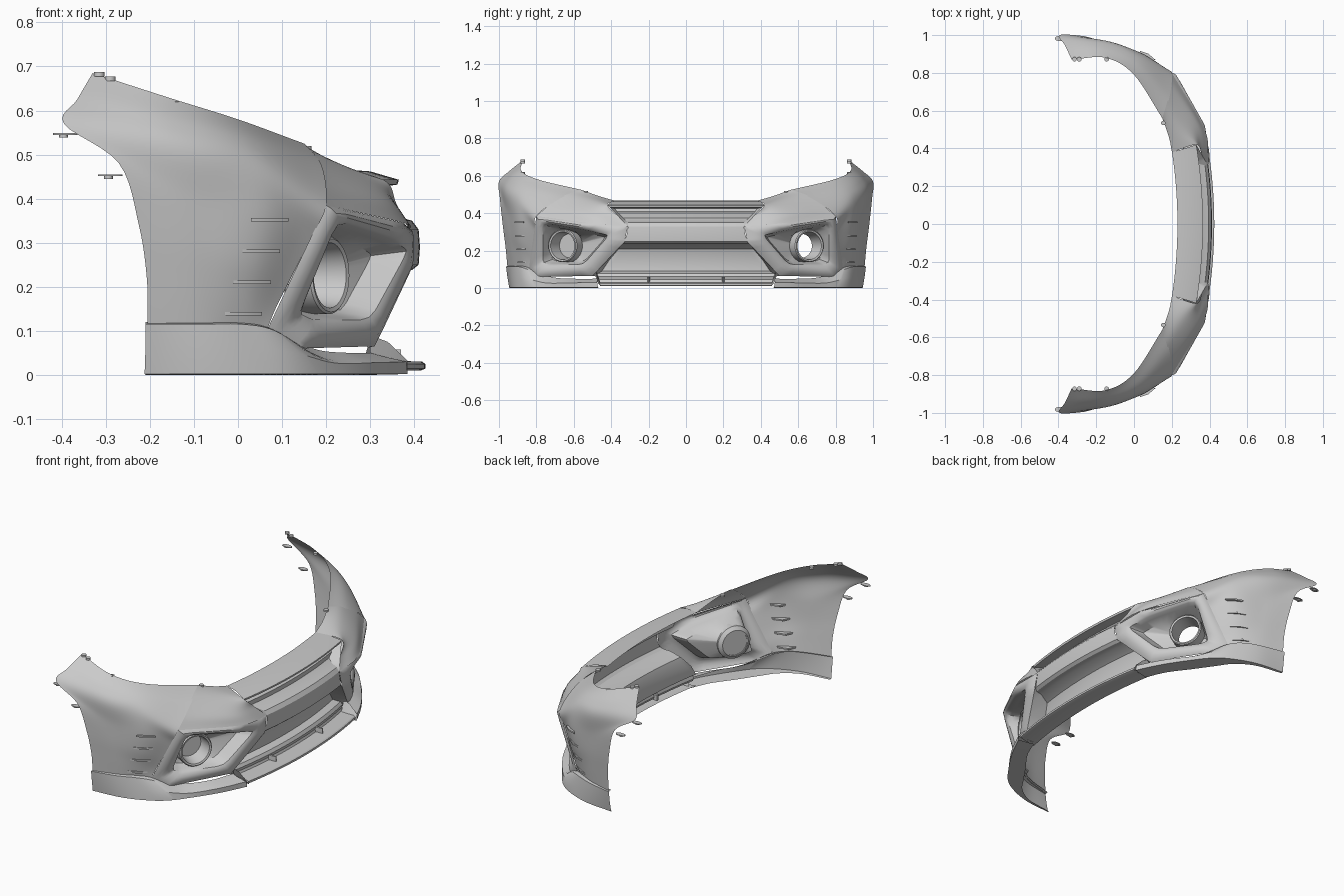
import bpy, bmesh, math
from mathutils import Vector as V

if "Cube" in bpy.data.objects:
    bpy.data.objects.remove(bpy.data.objects["Cube"])

def finish(name, verts, faces, mirror=True, angle=32):
    me = bpy.data.meshes.new(name)
    me.from_pydata([tuple(v) for v in verts], [], faces)
    bm = bmesh.new(); bm.from_mesh(me)
    bmesh.ops.remove_doubles(bm, verts=bm.verts, dist=1e-5)
    bmesh.ops.recalc_face_normals(bm, faces=bm.faces)
    hub = V((-.4, 0, .2))
    if any(e.is_boundary for e in bm.edges):
        if sum(f.normal.dot(f.calc_center_median() - hub) * f.calc_area() for f in bm.faces) < 0:
            bmesh.ops.reverse_faces(bm, faces=bm.faces)
    bm.to_mesh(me); bm.free()
    ob = bpy.data.objects.new(name, me)
    bpy.context.collection.objects.link(ob)
    bpy.ops.object.select_all(action='DESELECT')
    ob.select_set(True); bpy.context.view_layer.objects.active = ob
    bpy.ops.object.shade_smooth_by_angle(angle=math.radians(angle))
    if mirror:
        m = ob.modifiers.new("mirror", 'MIRROR')
        m.use_axis = (False, True, False)
    return ob

def spline(pts, n, smooth=True):
    pts = [V(p) for p in pts]
    out = []
    for k in range(n + 1):
        t = k / n * (len(pts) - 1)
        i = min(int(t), len(pts) - 2); t -= i
        b, c = pts[i], pts[i + 1]
        if not smooth:
            out.append(b.lerp(c, t)); continue
        a = pts[i - 1] if i else b * 2 - c
        d = pts[i + 2] if i + 2 < len(pts) else c * 2 - b
        out.append(.5 * (2*b + (c - a)*t + (2*a - 5*b + 4*c - d)*t*t + (3*b - a - 3*c + d)*t**3))
    return out

def skin(name, rings, closed=False, **kw):
    n = len(rings[0])
    verts = [p for r in rings for p in r]
    faces = []
    for i in range(len(rings) - 1):
        for j in range(n if closed else n - 1):
            k = (j + 1) % n
            faces.append((i*n + j, i*n + k, (i+1)*n + k, (i+1)*n + j))
    return finish(name, verts, faces, **kw)

def patch(name, grid, nu, nv, su=True, sv=True, **kw):
    rows = [spline(r, nu, su) for r in grid]
    cols = [spline(c, nv, sv) for c in zip(*rows)]
    return skin(name, cols, **kw)

def prism(name, outline, z0, z1, **kw):
    n = len(outline)
    verts = [(x, y, z) for z in (z0, z1) for x, y in outline]
    faces = [tuple(range(n))[::-1], tuple(range(n, 2*n))]
    faces += [(i, (i+1) % n, n + (i+1) % n, n + i) for i in range(n)]
    return finish(name, verts, faces, **kw)

# Side fender skin: wheel arch on the left, lamp surround edge on the right
patch("side_skin", [
    [(-.33, .87, .685), (-.15, .88, .627), (0, .79, .58), (.15, .56, .525)],
    [(-.365, .945, .625), (-.16, .94, .575), (.02, .86, .535), (.19, .68, .475)],
    [(-.395, 1.0, .57), (-.13, .965, .51), (.04, .895, .475), (.2, .80, .385)],
    [(-.27, .995, .48), (-.1, .95, .40), (.06, .895, .38), (.165, .805, .31)],
    [(-.225, .98, .34), (-.09, .942, .29), (.04, .895, .27), (.12, .82, .22)],
    [(-.207, .965, .22), (-.08, .93, .2), (.02, .887, .19), (.085, .83, .15)],
    [(-.205, .955, .115), (-.08, .92, .115), (0, .883, .115), (.065, .84, .10)]], 24, 36)

# Upper wing between the fender and the nose
patch("upper_wing", [
    [(.15, .56, .525), (.175, .645, .497), (.195, .735, .44), (.2, .80, .385)],
    [(.185, .46, .49), (.27, .49, .462), (.335, .52, .40), (.375, .5, .345)],
    [(.201, .38, .467), (.33, .42, .443), (.36, .365, .387), (.391, .31, .33)]], 18, 18)

# Centre nose: (x, z, half width) profile with brow, recess, bar and lower grille
def row(x, z, e, n=14):
    return [V((x - .2 * (e*k/n)**2, e*k/n, z)) for k in range(n + 1)]

nose = [row(*r) for r in [
    (.23, .467, .38), (.30, .462, .40), (.365, .443, .42), (.362, .432, .41),
    (.315, .425, .38), (.318, .41, .37), (.338, .40, .36), (.335, .375, .335), (.36, .36, .32),
    (.395, .35, .31), (.41, .33, .31), (.413, .29, .315), (.41, .25, .33), (.395, .238, .34),
    (.36, .235, .345), (.31, .21, .36), (.29, .15, .41), (.295, .09, .45),
    (.33, .078, .47), (.34, .062, .48), (.335, .045, .48)]]
skin("nose_panel", nose)

def wall(name, rows, a, b):
    inner = [r[-1] for r in rows]
    outer = [V(a).lerp(V(b), i / (len(rows) - 1)) for i in range(len(rows))]
    skin(name, [inner, outer])

wall("recess_side", nose[2:11], nose[2][-1], nose[10][-1])
wall("grille_side", nose[12:20], (.393, .33, .245), (.31, .50, .065))

# Fog lamp surround, recess and housing
def loop(pts, n=6, passes=0):
    pts = [V(p) for p in pts]
    out = [pts[i].lerp(pts[(i+1) % len(pts)], k/n) for i in range(len(pts)) for k in range(n)]
    for _ in range(passes):
        out = [(out[i-1] + out[i]*2 + out[(i+1) % len(out)]) / 4 for i in range(len(out))]
    return out

axis = V((.87, .5, 0)).normalized()
side, up = V((-axis.y, axis.x, 0)), V((0, 0, 1))
lamp = V((.2, .655, .226))
outer = loop([(.2, .80, .385), (.375, .5, .345), (.391, .31, .332), (.393, .33, .245),
              (.31, .50, .065), (.14, .79, .06), (.065, .84, .10)])
hole = loop([(.225, .765, .35), (.345, .54, .31), (.383, .42, .284), (.375, .43, .262),
             (.30, .55, .125), (.17, .73, .125), (.14, .765, .14)], passes=1)

def ring_point(p, r, depth):
    a = math.atan2((p - lamp).dot(up), (p - lamp).dot(side))
    return lamp + axis*depth + r*(math.cos(a)*side + math.sin(a)*up)

rings = [outer]
for t, h in ((.15, .008), (.4, .014), (.65, .014), (.88, .007)):
    rings.append([o.lerp(h_, t) + axis*h for o, h_ in zip(outer, hole)])
rings += [hole, [h.lerp(lamp, .06) - axis*.02 for h in hole],
          [h.lerp(lamp, .18) - axis*.055 for h in hole],
          [ring_point(h, .088, -.05) for h in hole]]
skin("lamp_surround", rings, closed=True)

# Lamp tube, left open on one side and closed on the other
def circle(r, depth, n=40):
    return [lamp + axis*depth + r*(math.cos(6.28318531*k/n)*side + math.sin(6.28318531*k/n)*up) for k in range(n)]
skin("lamp_tube", [circle(*c) for c in ((.088, -.06), (.088, .008), (.083, .013), (.074, .01), (.064, -.075), (.07, -.075), (.088, -.06))], closed=True)
finish("lamp_cap", [V((p.x, -p.y, p.z)) for p in circle(.065, -.07)], [tuple(range(40))], mirror=False)

# Side lip: section = top inner, top outer, lower outer, bottom edge, bottom return
lip = [
    [(-.21, .945, .12), (-.21, .962, .115), (-.21, .955, .06), (-.212, .945, .002), (-.21, .935, 0)],
    [(-.08, .91, .12), (-.08, .935, .115), (-.07, .935, .06), (-.06, .93, .002), (-.06, .91, 0)],
    [(0, .87, .12), (.01, .90, .115), (.04, .895, .06), (.06, .89, .002), (.04, .85, 0)],
    [(.065, .82, .11), (.085, .85, .10), (.13, .845, .05), (.155, .83, .002), (.10, .77, 0)],
    [(.17, .72, .06), (.18, .755, .045), (.22, .745, .027), (.235, .73, .002), (.17, .67, 0)],
    [(.25, .60, .05), (.275, .62, .04), (.315, .61, .028), (.32, .60, .002), (.25, .56, 0)],
    [(.30, .47, .05), (.33, .475, .042), (.382, .475, .03), (.385, .47, .002), (.30, .45, 0)]]
patch("side_lip", list(zip(*lip)), 36, 4, sv=False)
# Small riser fin where the side lip meets the centre splitter
skin("lip_end_fin", [[V((.30, .48, .09)), V((.34, .478, .075)), V((.385, .475, .032))],
                     [V((.30, .45, .01)), V((.34, .45, .01)), V((.385, .455, .01))]])

# Centre splitter blade and the floor joining it to the grille
skin("splitter", [row(*r) for r in ((.335, .045, .48), (.34, .033, .48), (.418, .03, .46),
                                    (.425, .025, .46), (.425, .014, .46), (.415, .01, .46), (.32, .012, .48))])
for y in (.2,):
    prism("splitter_strut", [(.31, y-.008), (.37, y-.003), (.37, y+.003), (.31, y+.008)], .028, .058)

# Four slits on each side, wedge shaped behind the skin
for i in range(4):
    z, x = .352 - .071*i, .03 - .02*i
    dy = -.004*i
    prism("side_slit", [(x, .917+dy), (x+.045, .902+dy), (x+.085, .868+dy), (x+.06, .865+dy), (x+.02, .875+dy)],
          z - .004, z + .004)

# Mounting tabs along the arch and the upper edge
def tab(name, x, y, z, r, t, long=1.0):
    prism(name, [(x + r*long*math.cos(k*math.pi/8), y + r*math.sin(k*math.pi/8)) for k in range(16)], z - t, z + t)
for x, y, z in ((-.392, .982, .547), (-.29, .975, .453)):
    tab("arch_tab", x, y, z, .014, .002, 2.0)
    tab("arch_tab_boss", x - .004, y, z - .003, .010, .005)
for x, y, z in ((-.315, .872, .682), (-.29, .872, .672), (-.145, .872, .615), (.155, .535, .515)):
    tab("upper_tab", x, y, z, .012, .005)
